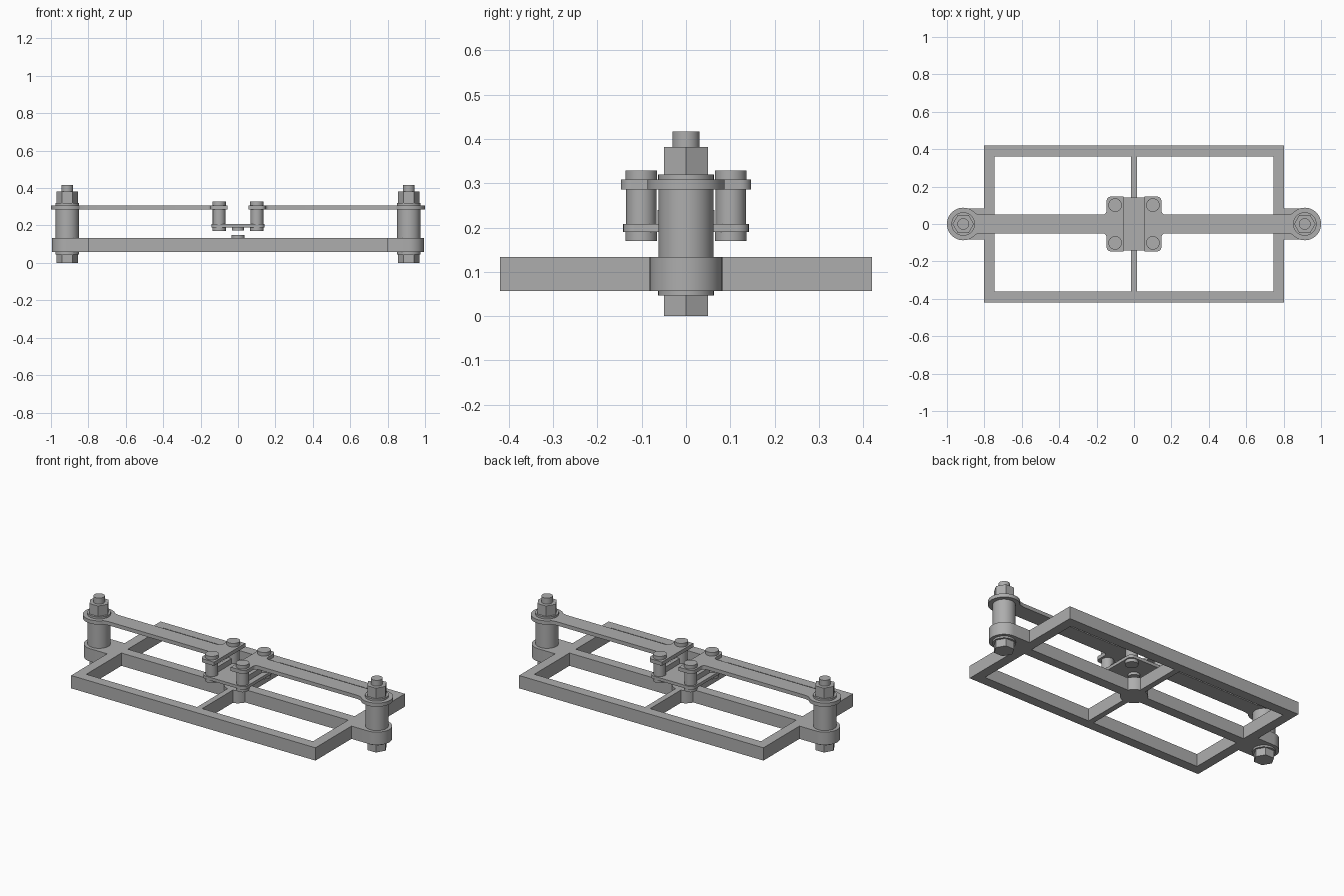
import bpy, math
from math import pi, cos, sin

cube = bpy.data.objects.get("Cube")
if cube:
    bpy.data.objects.remove(cube)

steel = bpy.data.materials.new("grey_steel")
steel.use_nodes = True
GREY = (0.42, 0.42, 0.42, 1)
steel.diffuse_color = GREY
steel.node_tree.nodes["Principled BSDF"].inputs["Base Color"].default_value = GREY


def arc(cx, cy, r, a0, a1, n=8):
    """Points on an arc, angles in degrees."""
    angles = [math.radians(a0 + (a1 - a0) * i / n) for i in range(n + 1)]
    return [(cx + r * cos(a), cy + r * sin(a)) for a in angles]


def rect(x0, x1, y0, y1):
    return [(x0, y0), (x1, y0), (x1, y1), (x0, y1)]


def flip(points, sx):
    return [(sx * x, y) for x, y in points]


def prism(name, outlines, z0, z1):
    """Extrude flat outlines; inner outlines become holes."""
    curve = bpy.data.curves.new(name, "CURVE")
    curve.dimensions = "2D"
    curve.fill_mode = "BOTH"
    curve.extrude = (z1 - z0) / 2
    for pts in outlines:
        spline = curve.splines.new("POLY")
        spline.points.add(len(pts) - 1)
        for p, (x, y) in zip(spline.points, pts):
            p.co = (x, y, 0, 1)
        spline.use_cyclic_u = True
    obj = bpy.data.objects.new(name, curve)
    bpy.context.collection.objects.link(obj)
    obj.location.z = (z0 + z1) / 2
    bpy.ops.object.select_all(action="DESELECT")
    obj.select_set(True)
    bpy.context.view_layer.objects.active = obj
    bpy.ops.object.convert(target="MESH")
    obj = bpy.context.object
    obj.data.materials.clear()
    obj.data.materials.append(steel)
    bpy.ops.object.shade_smooth_by_angle(angle=math.radians(30))
    return obj


def cyl(name, x, y, r, z0, z1, sides=40):
    bpy.ops.mesh.primitive_cylinder_add(vertices=sides, radius=r, depth=z1 - z0,
                                        location=(x, y, (z0 + z1) / 2))
    obj = bpy.context.object
    obj.name = name
    if sides == 6:  # hexagon corners point along x
        obj.rotation_euler.z = pi / 6
    obj.data.materials.append(steel)
    if sides > 6:
        bpy.ops.object.shade_smooth_by_angle(angle=math.radians(30))
    return obj


# Base frame with four windows, lengthwise rail and crossbar
BASE, TOP = 0.057, 0.133
windows = []
for sx in (-1, 1):
    for sy in (-1, 1):
        windows.append([(sx * x, sy * y) for x, y in rect(0.017, 0.745, 0.03, 0.36)])
prism("base_frame", [rect(-0.803, 0.803, -0.42, 0.42)] + windows, BASE, TOP)
cyl("centre_hub", 0, 0, 0.075, BASE, TOP)
cyl("hub_boss", 0, 0, 0.035, TOP, 0.15)

ARM0, ARM1 = 0.286, 0.308
END = 0.913
for sx, side in ((1, "left"), (-1, "right")):
    # Rounded lug on the end of the frame
    lug = [(0.8, -0.082)] + arc(END, 0, 0.082, -90, 90, 24) + [(0.8, 0.082)]
    prism(side + "_lug", [flip(lug, sx)], BASE, TOP)

    # Flat arm with a round eye outside and a T shaped plate inside
    upper = arc(END, 0, 0.087, 0, 140, 24)
    upper += [(0.834, 0.053), (0.815, 0.05)]
    upper += arc(0.167, 0.07, 0.02, 270, 180, 6)
    upper += arc(0.122, 0.122, 0.025, 0, 90, 6)
    upper += [(0.055, 0.147)]
    lower = [(x, -y) for x, y in reversed(upper[1:])]
    prism(side + "_arm", [flip(upper + lower, sx)], ARM0, ARM1)

    # Bolt stack
    x = sx * END
    cyl(side + "_bolt_head", x, 0, 0.057, 0, 0.046, 6)
    cyl(side + "_lower_washer", x, 0, 0.063, 0.046, BASE)
    cyl(side + "_sleeve", x, 0, 0.062, TOP, ARM0)
    cyl(side + "_upper_washer", x, 0, 0.063, ARM1, 0.32)
    cyl(side + "_nut", x, 0, 0.057, 0.32, 0.382, 6)
    cyl(side + "_bolt_end", x, 0, 0.031, 0.382, 0.417)

    # Upright rib on the linking plate
    prism(side + "_rib", [flip(rect(0.088, 0.11, -0.064, 0.064), sx)], 0.208, 0.24)

    # Two pins joining the arm to the linking plate
    for sy, end in ((-1, "front"), (1, "back")):
        pin = f"{side}_{end}_pin"
        px, py = sx * 0.101, sy * 0.101
        cyl(pin + "_cap", px, py, 0.036, ARM1, 0.329)
        cyl(pin, px, py, 0.034, 0.208, ARM0)
        cyl(pin + "_foot", px, py, 0.036, 0.17, 0.19)

# Linking plate below the arms
corners = []
for cx, cy, a in ((1, 1, 0), (-1, 1, 90), (-1, -1, 180), (1, -1, 270)):
    corners += arc(cx * 0.115, cy * 0.115, 0.027, a, a + 90, 6)
prism("linking_plate", [corners], 0.19, 0.208)
cyl("plate_boss", 0, 0, 0.033, 0.174, 0.19)
